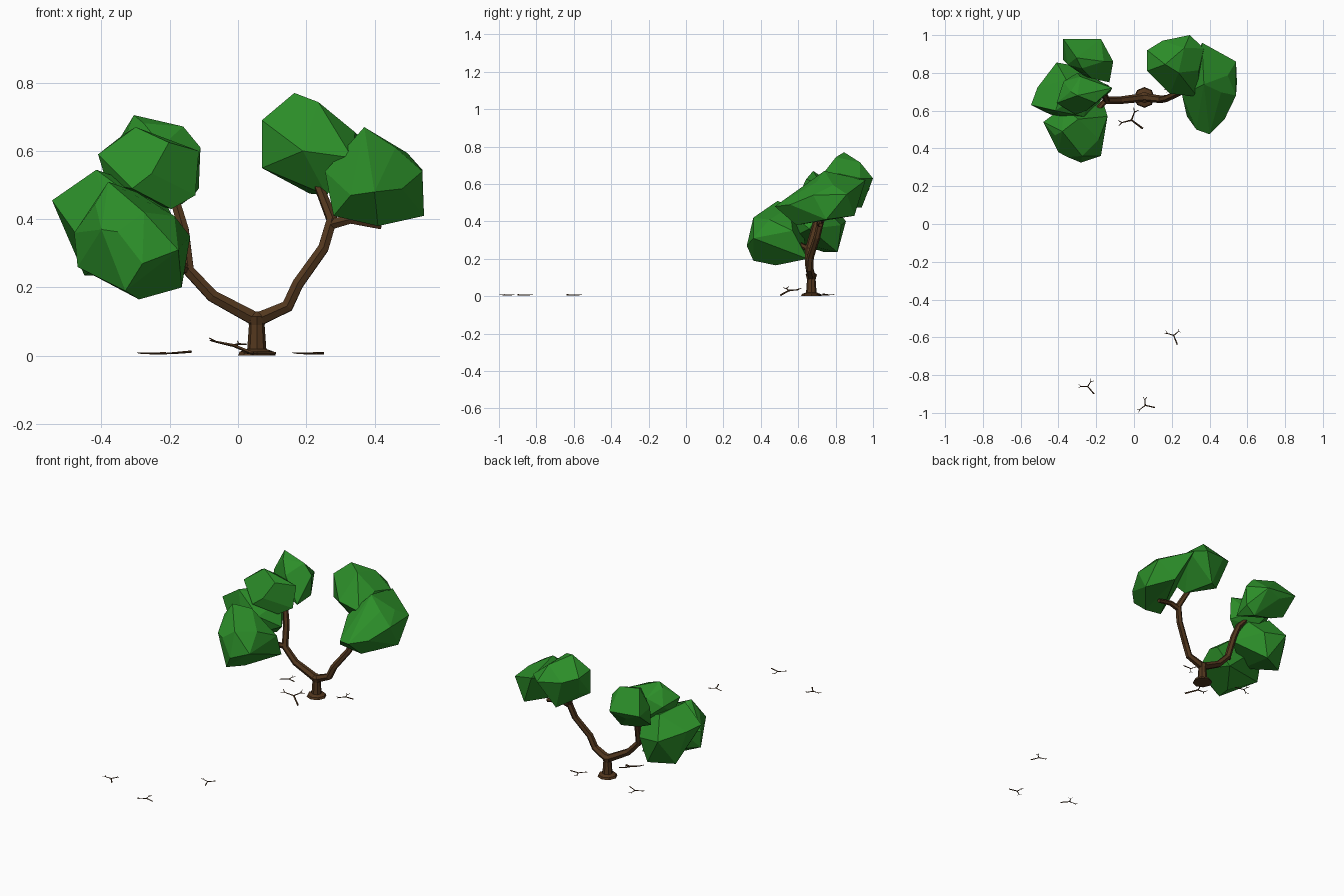
import bpy, bmesh, math, random
from mathutils import Vector

if "Cube" in bpy.data.objects:
    bpy.data.objects.remove(bpy.data.objects["Cube"])


def material(name, rgb):
    mat = bpy.data.materials.new(name)
    mat.use_nodes = True
    color = (*rgb, 1)
    mat.diffuse_color = color
    bsdf = mat.node_tree.nodes["Principled BSDF"]
    bsdf.inputs["Base Color"].default_value = color
    bsdf.inputs["Roughness"].default_value = 0.9
    return mat


BARK = material("bark", (0.085, 0.038, 0.013))
LEAF = material("leaf", (0.025, 0.27, 0.022))


def add_object(name, mesh, mat):
    mesh.materials.clear()
    mesh.materials.append(mat)
    obj = bpy.data.objects.new(name, mesh)
    bpy.context.collection.objects.link(obj)
    return obj


def tubes(name, paths, detail=1):
    """Flat-shaded tapering limbs; each path point is (x, y, z, radius)."""
    curve = bpy.data.curves.new(name, "CURVE")
    curve.dimensions = "3D"
    curve.bevel_depth = 1
    curve.bevel_resolution = detail
    curve.use_fill_caps = True
    for path in paths:
        spline = curve.splines.new("POLY")
        spline.use_smooth = False
        spline.points.add(len(path) - 1)
        for point, (x, y, z, r) in zip(spline.points, path):
            point.co = (x, y, z, 1)
            point.radius = r
    temp = bpy.data.objects.new(name + "_path", curve)
    bpy.context.collection.objects.link(temp)
    bpy.context.view_layer.update()
    graph = bpy.context.evaluated_depsgraph_get()
    mesh = bpy.data.meshes.new_from_object(temp.evaluated_get(graph))
    bpy.data.objects.remove(temp)
    bpy.data.curves.remove(curve)
    return add_object(name, mesh, BARK)


def foliage(name, seed, *corners, lean_y=0, count=11, fill=0.82):
    """Faceted leaf clump: a few tips hulled around a rough jittered core."""
    rng = random.Random(seed)
    golden = math.pi * (3 - math.sqrt(5))
    core = []
    for i in range(count):
        z = 1 - (2 * i + 1) / count
        ring = math.sqrt(1 - z * z)
        p = Vector((ring * math.cos(i * golden + seed),
                    ring * math.sin(i * golden + seed), z))
        p += Vector([rng.uniform(-0.15, 0.15) for _ in range(3)])
        p.normalize()
        p.z += lean_y * p.y
        core.append(p)
    # Fit the core inside the box spanned by the tips
    for axis in range(3):
        values = [p[axis] for p in core]
        limits = [c[axis] for c in corners]
        middle = (max(limits) + min(limits)) / 2
        size = (max(limits) - min(limits)) * fill
        bottom, span = min(values), max(values) - min(values)
        for p in core:
            p[axis] = middle + ((p[axis] - bottom) / span - 0.5) * size
    bm = bmesh.new()
    for p in core + list(corners):
        bm.verts.new(p)
    hull = bmesh.ops.convex_hull(bm, input=bm.verts)
    inside = [g for g in hull["geom_interior"] if isinstance(g, bmesh.types.BMVert)]
    bmesh.ops.delete(bm, geom=inside, context="VERTS")
    bmesh.ops.dissolve_limit(bm, angle_limit=math.radians(10),
                             verts=bm.verts, edges=bm.edges)
    bmesh.ops.recalc_face_normals(bm, faces=bm.faces)
    mesh = bpy.data.meshes.new(name)
    bm.to_mesh(mesh)
    bm.free()
    return add_object(name, mesh, LEAF)


# Trunk with a flared foot
TX, TY = 0.055, 0.67
tubes("trunk", [[(TX, TY, z, r) for z, r in
                 ((0, 0.055), (0.012, 0.05), (0.02, 0.028),
                  (0.09, 0.023), (0.115, 0.03), (0.13, 0.012))]], detail=2)

# Main limbs and their forks
tubes("left_branch", [
    [(TX, TY, 0.105, 0.023), (0.145, 0.66, 0.145, 0.02),
     (0.175, 0.665, 0.21, 0.019), (0.25, 0.7, 0.315, 0.018),
     (0.275, 0.72, 0.4, 0.018), (0.235, 0.77, 0.5, 0.014)],
    [(0.27, 0.715, 0.385, 0.018), (0.33, 0.715, 0.4, 0.015),
     (0.42, 0.72, 0.38, 0.011)],
])
tubes("right_branch", [
    [(TX, TY, 0.105, 0.023), (-0.075, 0.655, 0.175, 0.02),
     (-0.145, 0.655, 0.25, 0.019), (-0.16, 0.69, 0.37, 0.018),
     (-0.18, 0.71, 0.44, 0.016), (-0.23, 0.74, 0.5, 0.012)],
    [(-0.145, 0.66, 0.25, 0.016), (-0.19, 0.61, 0.275, 0.014),
     (-0.25, 0.56, 0.3, 0.01)],
])

# Leaf clumps
foliage("right_low_front_leaves", 1,
        (-.38, .49, .51), (-.48, .54, .36), (-.47, .53, .26), (-.4, .38, .37),
        (-.275, .36, .42), (-.28, .325, .27), (-.33, .36, .19),
        (-.29, .48, .165), (-.175, .36, .31), (-.14, .57, .35), (-.165, .65, .2))
foliage("right_low_back_leaves", 2,
        (-.415, .6, .545), (-.545, .63, .455), (-.45, .74, .235),
        (-.41, .855, .4), (-.27, .83, .38), (-.31, .81, .235),
        (-.17, .66, .36), (-.35, .54, .3))
foliage("right_top_front_leaves", 3,
        (-.3, .68, .67), (-.41, .64, .59), (-.31, .58, .49), (-.115, .72, .6),
        (-.125, .7, .47), (-.195, .66, .43), (-.3, .8, .5))
foliage("right_top_back_leaves", 4,
        (-.305, .88, .705), (-.375, .98, .59), (-.175, .98, .57),
        (-.11, .86, .61), (-.115, .86, .49), (-.13, .75, .47),
        (-.375, .87, .5), (-.17, .86, .44))
foliage("left_top_leaves", 5,
        (.165, .845, .77), (.295, 1, .63), (.07, .92, .68), (.07, .81, .69),
        (.07, .81, .55), (.21, .94, .475), (.26, .76, .47), (.335, .675, .58),
        (.37, .93, .63), (.19, .69, .6))
foliage("left_front_leaves", 6,
        (.37, .74, .67), (.36, .96, .62), (.54, .86, .545), (.545, .75, .41),
        (.41, .59, .38), (.28, .57, .41), (.255, .68, .54), (.4, .475, .48),
        (.33, .5, .47), (.54, .68, .54), (.45, .9, .43), lean_y=0.6, fill=0.7)


# Fallen twigs: a stem that forks twice
def polar(start, degrees, length):
    a = math.radians(degrees)
    return (start[0] + length * math.cos(a), start[1] + length * math.sin(a))


def twig(name, location, turn, size=1, pitch=0):
    paths = [[(0.052, 0, 0, 0.0035), (0, 0, 0, 0.003)]]
    for angle, length in ((-130, 0.036), (108, 0.03)):
        knee = polar((0, 0), angle, length)
        paths.append([(0, 0, 0, 0.003), (*knee, 0, 0.002)])
        for spread in (-45, 30):
            tip = polar(knee, angle + spread, 0.017)
            paths.append([(*knee, 0, 0.002), (*tip, 0.002, 0.001)])
    obj = tubes(name, paths, detail=0)
    obj.location = location
    obj.rotation_euler = (0, pitch, math.radians(turn))
    obj.scale = (size,) * 3


twig("twig_far_right", (-0.245, -0.86, 0.007), -50)
twig("twig_far_left", (0.21, -0.59, 0.007), -68)
twig("twig_far_front", (0.06, -0.96, 0.007), -13)
twig("twig_by_trunk", (-0.013, 0.55, 0.03), -37, 1.5, 0.32)
twig("twig_under_right", (-0.185, 0.75, 0.008), -20, 1, -0.08)
twig("twig_under_left", (0.2, 0.74, 0.007), 0)
